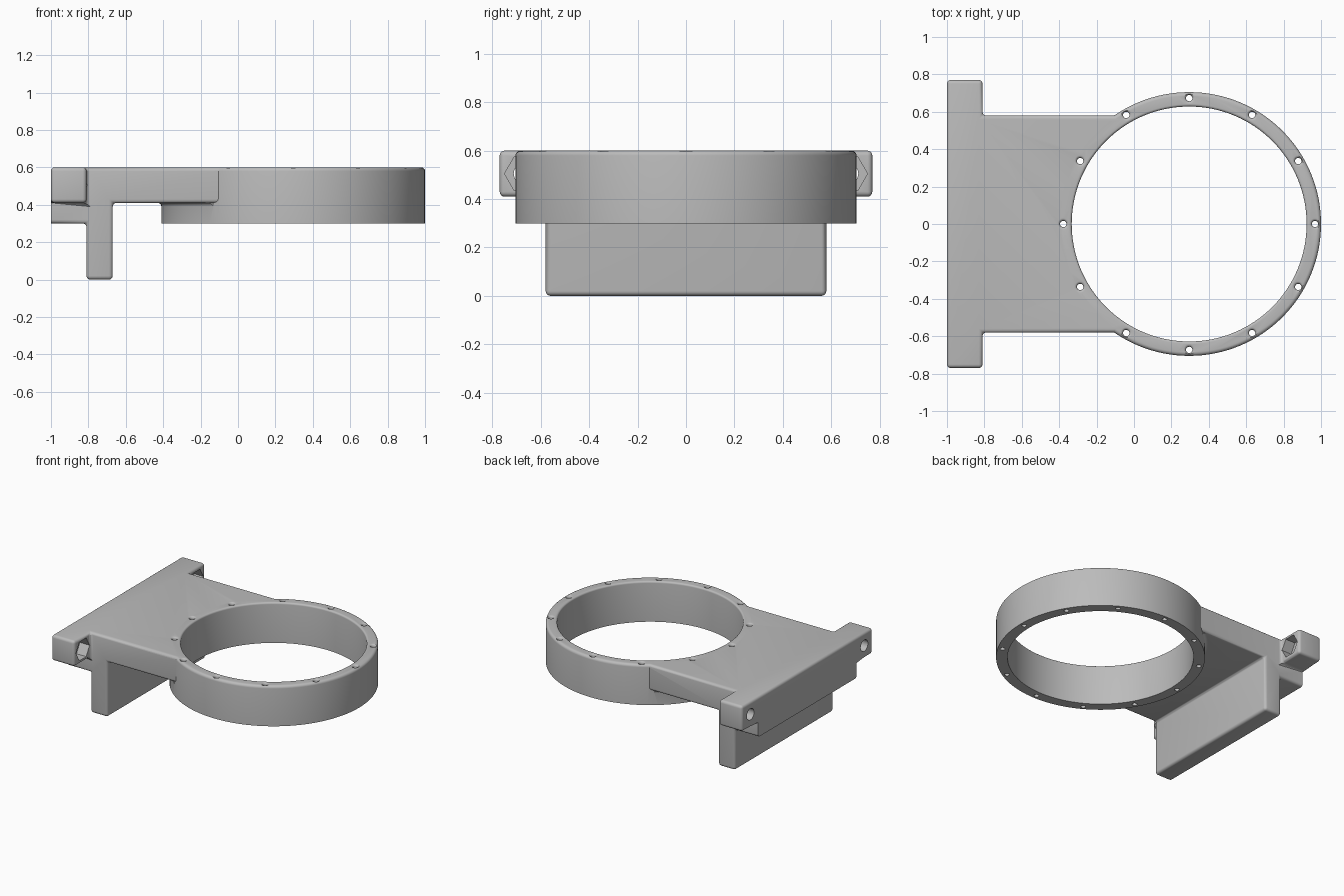
import bpy, bmesh, math
from mathutils import Matrix, Vector

if "Cube" in bpy.data.objects:
    bpy.data.objects.remove(bpy.data.objects["Cube"])

FILLET = 0.02
CENTRE = 0.295          # x of the ring axis
OUTER, BORE = 0.705, 0.628
TOP, UNDER, BASE = 0.6, 0.41, 0.3


def make_object(name, bm):
    bmesh.ops.recalc_face_normals(bm, faces=bm.faces)
    mesh = bpy.data.meshes.new(name)
    bm.to_mesh(mesh)
    bm.free()
    obj = bpy.data.objects.new(name, mesh)
    bpy.context.collection.objects.link(obj)
    return obj


def lathe(bm, profile, sides, place):
    """Closed solid of revolution from (radius, height) points."""
    rings = []
    for r, h in profile:
        rings.append([bm.verts.new(place @ Vector((r * math.cos(a), r * math.sin(a), h)))
                      for a in (2 * math.pi * i / sides for i in range(sides))])
    for low, high in zip(rings, rings[1:]):
        for i in range(sides):
            j = (i + 1) % sides
            bm.faces.new((low[i], low[j], high[j], high[i]))
    bm.faces.new(rings[0][::-1])
    bm.faces.new(rings[-1])


def arc(cr, ch, radius, start, end, steps=5):
    angles = (math.radians(start + (end - start) * i / steps) for i in range(steps + 1))
    return [(cr + radius * math.cos(a), ch + radius * math.sin(a)) for a in angles]


def flared(radius, fillet):
    """Cutter profile whose mouth rounds over at the top face."""
    return ([(radius, BASE - 0.1)]
            + arc(radius + fillet, TOP - fillet, fillet, 180, 90)
            + [(radius + fillet, TOP + 0.1)])


def combine(target, tool, operation):
    mod = target.modifiers.new("combine", 'BOOLEAN')
    mod.operation, mod.solver, mod.object = operation, 'EXACT', tool
    bpy.context.view_layer.objects.active = target
    bpy.ops.object.modifier_apply(modifier=mod.name)
    bpy.data.objects.remove(tool)


# Bracket body: plate, side lugs, rear step and hanging leg, from filled cells
xs, ys, zs = (-1, -0.81, -0.67, 0), (-0.77, -0.58, 0.58, 0.77), (0, BASE, UNDER, TOP)


def filled(i, j, k):
    if not (0 <= i < 3 and 0 <= j < 3 and 0 <= k < 3):
        return False
    if j != 1:
        return i == 0 and k == 2
    return k == 2 or i == 1 or (i == 0 and k == 1)


bm = bmesh.new()
grid = {}


def corner(c):
    if c not in grid:
        grid[c] = bm.verts.new((xs[c[0]], ys[c[1]], zs[c[2]]))
    return grid[c]


for cell in [(i, j, k) for i in range(3) for j in range(3) for k in range(3)]:
    if not filled(*cell):
        continue
    for axis in range(3):
        for side in (0, 1):
            beside = list(cell)
            beside[axis] += 2 * side - 1
            if filled(*beside):
                continue
            quad = []
            for u, v in ((0, 0), (1, 0), (1, 1), (0, 1)):
                c = list(cell)
                c[axis] += side
                c[(axis + 1) % 3] += u
                c[(axis + 2) % 3] += v
                quad.append(corner(tuple(c)))
            bm.faces.new(quad if side else quad[::-1])
bmesh.ops.recalc_face_normals(bm, faces=bm.faces)
bmesh.ops.dissolve_limit(bm, angle_limit=0.01, verts=bm.verts, edges=bm.edges)


def is_rounded(edge):
    a, b = (v.co for v in edge.verts)
    if a.x > -0.01 and b.x > -0.01:
        return False                      # hidden end inside the ring
    low_rear = all(p.x < -0.99 and abs(p.y) < 0.6 and p.z < UNDER + 0.01 for p in (a, b))
    return not low_rear


bmesh.ops.bevel(bm, geom=[e for e in bm.edges if is_rounded(e)], offset=FILLET,
                segments=4, profile=0.5, affect='EDGES', clamp_overlap=True)
body = make_object("ring_bracket", bm)

# Ring: solid disc with a rounded top rim, bored out later
axis_z = Matrix.Translation((CENTRE, 0, 0))
bm = bmesh.new()
lathe(bm, [(OUTER, BASE)] + arc(OUTER - FILLET, TOP - FILLET, FILLET, 0, 90), 128, axis_z)
disc = make_object("ring_disc", bm)

# Fillet where the ring meets the underside of the plate
bm = bmesh.new()
lathe(bm, [(OUTER - 0.04, UNDER - FILLET), (OUTER, UNDER - FILLET)]
      + arc(OUTER + FILLET, UNDER - FILLET, FILLET, 180, 90)[1:]
      + [(OUTER + FILLET, UNDER + 0.03)], 128, axis_z)
collar = make_object("underside_fillet", bm)
bm = bmesh.new()
bmesh.ops.create_cube(bm, size=1, matrix=Matrix.Translation((-0.4, 0, UNDER))
                      @ Matrix.Diagonal((0.56, 1.12, 0.3, 1)))
combine(collar, make_object("fillet_limit", bm), 'INTERSECT')

combine(body, disc, 'UNION')
combine(body, collar, 'UNION')

# Main bore
bm = bmesh.new()
lathe(bm, flared(BORE, 0.013), 128, axis_z)
combine(body, make_object("bore_cutter", bm), 'DIFFERENCE')

# Twelve rim screw holes and the two cross bolts through the lugs
bm = bmesh.new()
for n in range(12):
    a = math.radians(30 * n)
    lathe(bm, flared(0.017, 0.014), 20, Matrix.Translation(
        (CENTRE + 0.673 * math.cos(a), 0.673 * math.sin(a), 0)))
turn_x = Matrix(((0, 0, 1, 0), (1, 0, 0, 0), (0, 1, 0, 0), (0, 0, 0, 1)))
lugs = [Matrix.Translation((-0.81, s * 0.67, 0.505)) @ turn_x for s in (-1, 1)]
for lug in lugs:
    lathe(bm, [(0.042, -0.3), (0.042, 0.1)], 32, lug)
combine(body, make_object("hole_cutter", bm), 'DIFFERENCE')

# Hexagonal nut pockets on the inner faces of the lugs
bm = bmesh.new()
for lug in lugs:
    lathe(bm, [(0.08, -0.08), (0.08, 0.1)], 6, lug)
combine(body, make_object("nut_cutter", bm), 'DIFFERENCE')

# Single grey material and smooth shading
grey = bpy.data.materials.new("plain_grey")
grey.use_nodes = True
colour = (0.5, 0.5, 0.5, 1)
grey.diffuse_color = colour
grey.node_tree.nodes["Principled BSDF"].inputs["Base Color"].default_value = colour
body.data.materials.clear()
body.data.materials.append(grey)
for face in body.data.polygons:
    face.material_index = 0
bpy.ops.object.select_all(action='DESELECT')
body.select_set(True)
bpy.context.view_layer.objects.active = body
bpy.ops.object.shade_smooth_by_angle(angle=math.radians(30))
